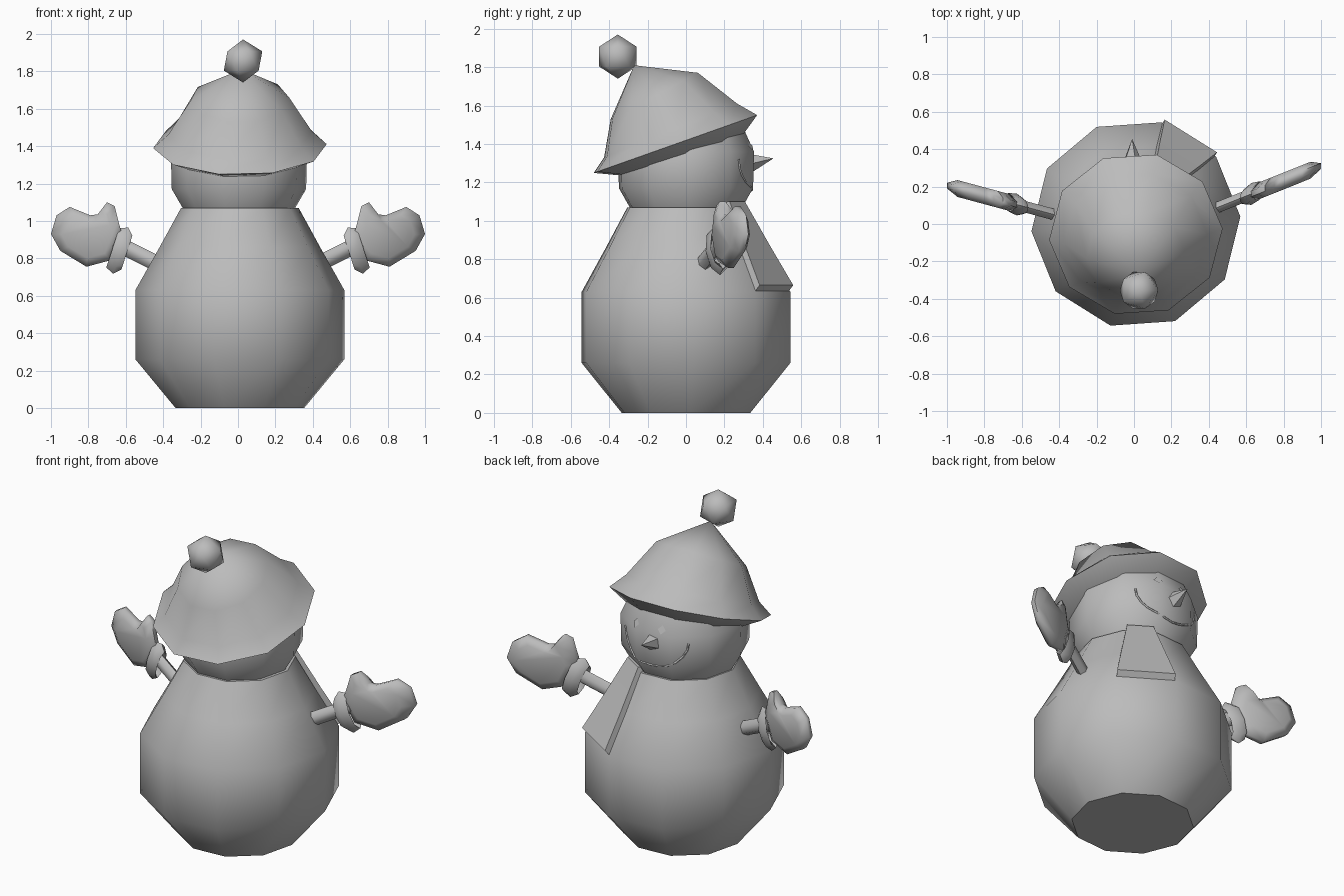
import bpy, bmesh, math
from mathutils import Vector, Matrix

if "Cube" in bpy.data.objects:
    bpy.data.objects.remove(bpy.data.objects["Cube"])

grey = bpy.data.materials.new("plain_grey")
grey.use_nodes = True
GREY = (0.5, 0.5, 0.5, 1)
grey.diffuse_color = GREY
grey.node_tree.nodes["Principled BSDF"].inputs["Base Color"].default_value = GREY

SIDES, START = 10, math.radians(4)


def finish(name, bm, angle=45):
    bmesh.ops.recalc_face_normals(bm, faces=bm.faces)
    me = bpy.data.meshes.new(name)
    bm.to_mesh(me)
    bm.free()
    ob = bpy.data.objects.new(name, me)
    bpy.context.collection.objects.link(ob)
    me.materials.append(grey)
    bpy.ops.object.select_all(action="DESELECT")
    ob.select_set(True)
    bpy.context.view_layer.objects.active = ob
    bpy.ops.object.shade_smooth_by_angle(angle=math.radians(angle))
    return ob


def ring(center, r, tilt=0, n=SIDES):
    """Polygon of n points, tilted so that +y rises."""
    turn = Matrix.Rotation(math.radians(tilt), 3, "X")
    angles = [START + math.tau * i / n for i in range(n)]
    return [Vector(center) + turn @ Vector((r * math.cos(a), r * math.sin(a), 0)) for a in angles]


def loft(name, rings, tip=None, closed=False, angle=45):
    """Skin rings of equal size; cap the ends, or end in a tip, or join the last to the first."""
    bm = bmesh.new()
    rows = [[bm.verts.new(p) for p in r] for r in rings]
    pairs = list(zip(rows, rows[1:]))
    if closed:
        pairs.append((rows[-1], rows[0]))
    for a, b in pairs:
        for i in range(len(a)):
            j = (i + 1) % len(a)
            bm.faces.new((a[i], a[j], b[j], b[i]))
    if not closed:
        bm.faces.new(rows[0])
        if tip:
            top = bm.verts.new(tip)
            for i, v in enumerate(rows[-1]):
                bm.faces.new((v, rows[-1][(i + 1) % len(rows[-1])], top))
        else:
            bm.faces.new(rows[-1])
    return finish(name, bm, angle)


# Body and head: stacked ten-sided rings
loft("body", [ring((0.01, 0, z), r) for z, r in
              ((0, 0.345), (0.26, 0.56), (0.63, 0.56), (0.86, 0.43), (1.07, 0.315))])
HEAD = ((1.05, 0.29), (1.17, 0.36), (1.36, 0.365), (1.5, 0.3))
loft("head", [ring((0.005, 0, z), r) for z, r in HEAD])

# Hat: tilted brim and crown that leans back to a tip
loft("hat", [ring(c, r, t) for c, r, t in (
    ((0.01, -0.025, 1.34), 0.345, 18), ((0.01, -0.055, 1.40), 0.465, 19.5),
    ((0.01, -0.08, 1.47), 0.385, 22), ((0.01, -0.165, 1.65), 0.265, 28))],
    tip=(0.02, -0.27, 1.81), angle=50)

# Pompom
bm = bmesh.new()
bmesh.ops.create_icosphere(bm, subdivisions=1, radius=0.115,
                           matrix=Matrix.Translation((0.027, -0.355, 1.855)))
finish("hat_pompom", bm)

# Scarf tail lying on one side of the body
out = Vector((math.cos(math.radians(58)), math.sin(math.radians(58)), 0))
side = Vector((-out.y, out.x, 0))


def tail_row(z, half, inner, thick, lift=0):
    corners = ((-1, inner, 0), (1, inner, 0), (1, inner + thick, lift), (-1, inner + thick, lift))
    return [Vector((0.01, 0, z + dz)) + out * d + side * half * s for s, d, dz in corners]


loft("scarf_tail", [tail_row(0.63, 0.165, 0.525, 0.03, 0.035), tail_row(0.86, 0.125, 0.40, 0.045),
                    tail_row(1.1, 0.075, 0.27, 0.045)], angle=30)


# Face
def on_head(x, z, lift):
    """Point on the front of the faceted head, raised by lift."""
    for (z0, r0), (z1, r1) in zip(HEAD, HEAD[1:]):
        if z0 <= z <= z1:
            radius = r0 + (r1 - r0) * (z - z0) / (z1 - z0)
    a = math.pi / 2 - math.asin(x / radius)
    half = math.pi / SIDES
    local = (a - START) % (2 * half) - half
    r = radius * math.cos(half) / math.cos(local) + lift
    return Vector((0.005 + r * math.cos(a), r * math.sin(a), z))


nose_turn = Matrix.Rotation(math.radians(-85), 3, "X")
loft("nose", [[nose_turn @ p + Vector((-0.01, 0.335, 1.3)) for p in ring((0, 0, 0), 0.052, n=5)]],
     tip=(-0.01, 0.455, 1.325), angle=30)

curve = bpy.data.curves.new("mouth", "CURVE")
curve.dimensions = "3D"
curve.bevel_depth = 0.006
curve.bevel_resolution = 0
line = curve.splines.new("POLY")
line.points.add(12)
for i, p in enumerate(line.points):
    t = math.pi * i / 12
    p.co = (*on_head(-0.225 * math.cos(t), 1.32 - 0.165 * math.sin(t), 0.002), 1)
mouth = bpy.data.objects.new("mouth", curve)
bpy.context.collection.objects.link(mouth)
curve.materials.append(grey)

for name, x in (("left_eye", 0.1), ("right_eye", -0.075)):
    bm = bmesh.new()
    d = 0.025
    shape = ((0, d), (d, 0), (0, -d), (-d, 0))
    bm.faces.new([bm.verts.new(on_head(x + dx, 1.39 + dz, 0.006)) for dx, dz in shape])
    finish(name, bm)

# Arms, cuffs and mittens: drawn in the xz plane, then swept back along y
MITTEN = ((0.62, 0.93), (0.64, 1.0), (0.66, 1.08), (0.70, 1.10), (0.75, 1.035), (0.79, 1.03),
          (0.90, 1.075), (0.97, 1.03), (1.0, 0.93), (0.95, 0.84), (0.81, 0.755), (0.68, 0.79))


def mitten_layer(y, scale):
    mid = Vector((0.80, 0.92))
    return [Vector((mid.x + (x - mid.x) * scale, y, mid.y + (z - mid.y) * scale)) for x, z in MITTEN]


def tube_ring(center, pitch, r_up, r_y, n=6):
    """Oval ring across an arm that rises by pitch degrees."""
    p = math.radians(pitch)
    up = Vector((-math.sin(p), 0, math.cos(p)))
    return [Vector((center[0], 0, center[1])) + up * r_up * math.cos(a) + Vector((0, r_y * math.sin(a), 0))
            for a in (math.tau * i / n for i in range(n))]


def cuff_ring(along, r):
    p = math.radians(18)
    return tube_ring((0.632 + along * math.cos(p), 0.843 + along * math.sin(p)), 18, r, r * 0.45, 8)


for label, sign, base, slope in (("left", 1, -0.09, 0.4), ("right", -1, -0.065, 0.27)):
    def place(rings):
        return [[Vector((sign * p.x, p.y + base + slope * p.x, p.z)) for p in r] for r in rings]

    loft(label + "_arm", place([tube_ring((0.36, 0.735), 27, 0.042, 0.036),
                                tube_ring((0.66, 0.885), 27, 0.042, 0.036)]), angle=65)
    loft(label + "_cuff", place([cuff_ring(-0.04, 0.095), cuff_ring(-0.005, 0.13),
                                 cuff_ring(0.04, 0.11), cuff_ring(0, 0.07)]), closed=True, angle=65)
    loft(label + "_mitten", place([mitten_layer(-0.045, 0.72), mitten_layer(-0.015, 1),
                                   mitten_layer(0.015, 1), mitten_layer(0.045, 0.72)]), angle=70)
